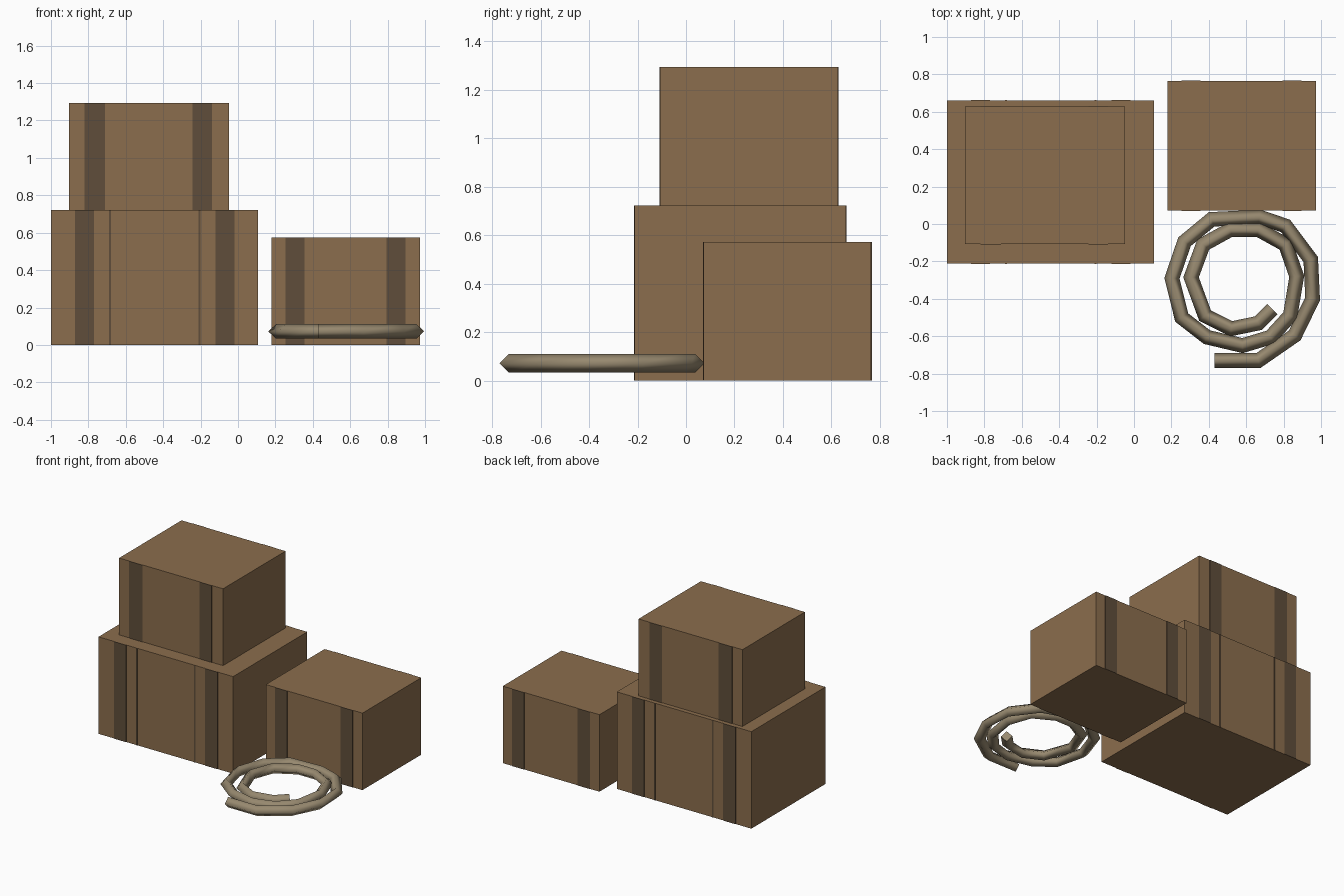
import bpy, bmesh, math
from mathutils import Vector

default = bpy.data.objects.get("Cube")
if default:
    bpy.data.objects.remove(default, do_unlink=True)


def material(name, rgb):
    mat = bpy.data.materials.new(name)
    mat.use_nodes = True
    colour = (*rgb, 1.0)
    mat.diffuse_color = colour
    mat.node_tree.nodes["Principled BSDF"].inputs["Base Color"].default_value = colour
    return mat


cardboard = material("cardboard brown", (0.26, 0.155, 0.075))
strap_brown = material("strap dark brown", (0.115, 0.076, 0.043))
rope_tan = material("rope tan", (0.31, 0.25, 0.16))


def add_object(name, bm, mat):
    bmesh.ops.recalc_face_normals(bm, faces=bm.faces)
    mesh = bpy.data.meshes.new(name)
    bm.to_mesh(mesh)
    bm.free()
    mesh.materials.append(mat)
    obj = bpy.data.objects.new(name, mesh)
    bpy.context.collection.objects.link(obj)
    return obj


def block(name, low, high, mat):
    low, high = Vector(low), Vector(high)
    bm = bmesh.new()
    bmesh.ops.create_cube(bm, size=1)
    for v in bm.verts:
        v.co = (low + high) / 2 + v.co * (high - low)
    return add_object(name, bm, mat)


def crate(name, low, high, straps):
    """A plain box with thin vertical strips on its front and back."""
    block(name, low, high, cardboard)
    proud = 0.003
    for i, (left, right) in enumerate(straps):
        for side, y in (("front", low[1] - proud), ("back", high[1])):
            block(f"{name}_{side}_strap_{i + 1}", (left, y, low[2]),
                  (right, y + proud, high[2]), strap_brown)


# Stacked boxes and the single box beside them
crate("large_box", (-1, -0.212, 0), (0.108, 0.66, 0.722),
      [(-0.872, -0.77), (-0.69, -0.68), (-0.21, -0.2), (-0.12, -0.018)])
crate("upper_box", (-0.904, -0.107, 0.722), (-0.048, 0.627, 1.294),
      [(-0.82, -0.71), (-0.242, -0.14)])
crate("side_box", (0.178, 0.073, 0), (0.974, 0.764, 0.573),
      [(0.255, 0.355), (0.795, 0.895)])

# Coiled rope: centre line from the inner end to the outer end
path = [(0.74, -0.455), (0.665, -0.53), (0.52, -0.56), (0.38, -0.49),
        (0.305, -0.285), (0.37, -0.11), (0.515, -0.03), (0.665, -0.03),
        (0.81, -0.11), (0.87, -0.28), (0.835, -0.49), (0.73, -0.605),
        (0.58, -0.65), (0.39, -0.605), (0.255, -0.50), (0.203, -0.29),
        (0.27, -0.095), (0.415, 0.025), (0.67, 0.037), (0.81, -0.01),
        (0.945, -0.19), (0.955, -0.4), (0.86, -0.595), (0.665, -0.73),
        (0.43, -0.73)]
points = [Vector((x, y, 0.072)) for x, y in path]
radius, sides = 0.039, 4
up = Vector((0, 0, 1))
bm = bmesh.new()
rings = []
for i, p in enumerate(points):
    before = (p - points[max(i - 1, 0)]).normalized()
    after = (points[min(i + 1, len(points) - 1)] - p).normalized()
    across = (before + after).normalized().cross(up)
    # Widen the section at each bend so the tube keeps its thickness
    mitre = 1 / math.sqrt((1 + before.dot(after)) / 2) if before.length and after.length else 1
    ring = []
    for k in range(sides):
        a = math.tau * k / sides
        ring.append(bm.verts.new(p + radius * (across * math.cos(a) * mitre + up * math.sin(a))))
    rings.append(ring)
for r, s in zip(rings, rings[1:]):
    for k in range(sides):
        n = (k + 1) % sides
        bm.faces.new((r[k], r[n], s[n], s[k]))
caps = [bm.faces.new(rings[0]), bm.faces.new(rings[-1])]
for f in bm.faces:
    f.smooth = f not in caps
for cap in caps:
    for e in cap.edges:
        e.smooth = False
add_object("rope_coil", bm, rope_tan)
